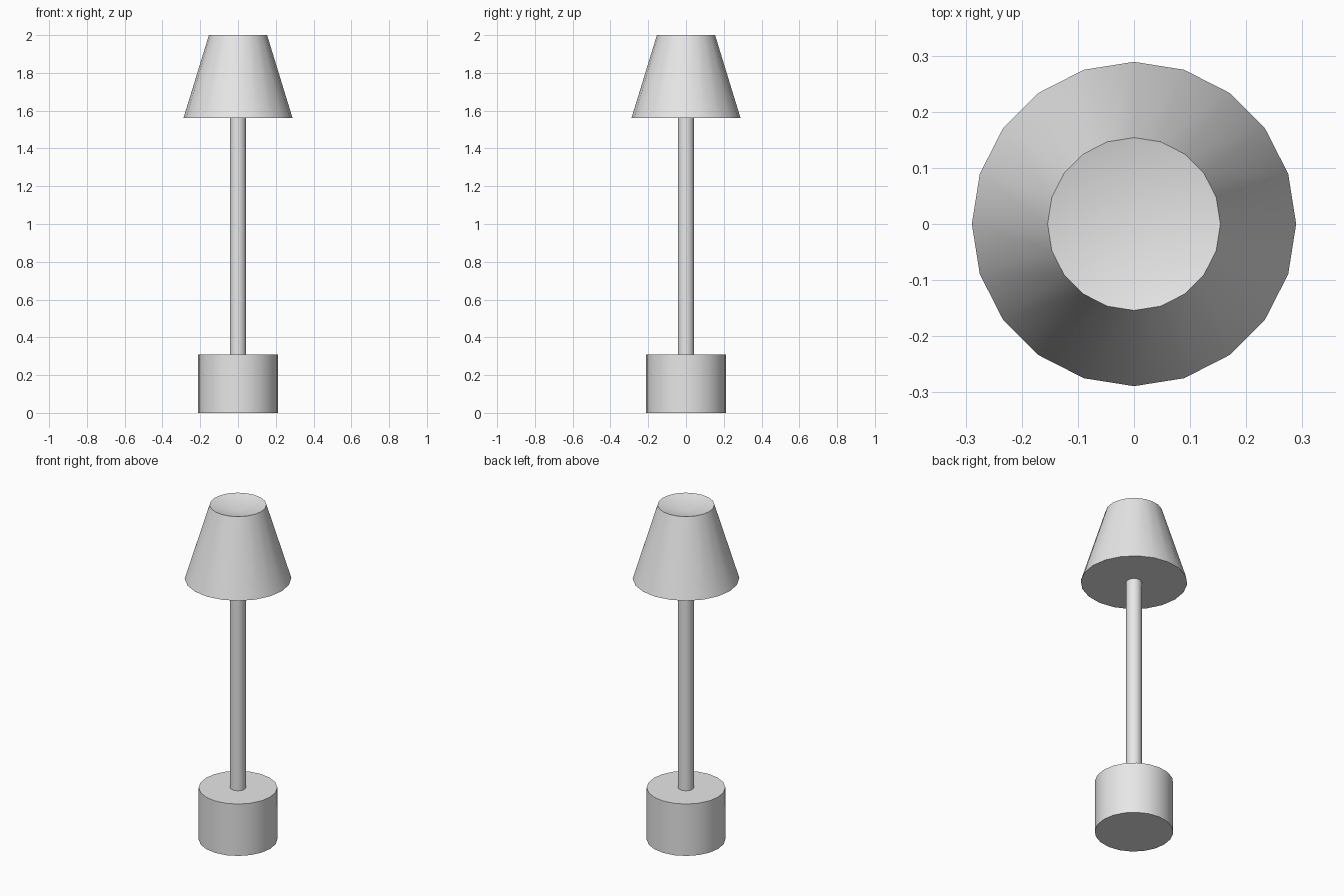
import bpy
import bmesh
from math import cos, sin, tau, radians

SIDES = 20

cube = bpy.data.objects.get("Cube")
if cube:
    bpy.data.objects.remove(cube, do_unlink=True)

grey = bpy.data.materials.new("light_grey")
grey.use_nodes = True
colour = (0.8, 0.8, 0.8, 1.0)
grey.diffuse_color = colour
grey.node_tree.nodes["Principled BSDF"].inputs["Base Color"].default_value = colour


def tapered_part(name, bottom, top, z0, z1, dish=0.0):
    """Round part between two radii; dish sinks the centre of its top."""
    bm = bmesh.new()

    def ring(radius, z):
        angles = [tau * i / SIDES for i in range(SIDES)]
        return [bm.verts.new((radius * cos(a), radius * sin(a), z)) for a in angles]

    low, high = ring(bottom, z0), ring(top, z1)
    centre = bm.verts.new((0, 0, z1 - dish)) if dish else None
    for i in range(SIDES):
        j = (i + 1) % SIDES
        bm.faces.new((low[i], low[j], high[j], high[i]))
        if centre:
            bm.faces.new((high[i], high[j], centre))
    bm.faces.new(low[::-1])
    if not centre:
        bm.faces.new(high)

    mesh = bpy.data.meshes.new(name)
    bm.to_mesh(mesh)
    bm.free()
    mesh.materials.append(grey)
    obj = bpy.data.objects.new(name, mesh)
    bpy.context.collection.objects.link(obj)

    # Smooth walls, crisp rims
    bpy.ops.object.select_all(action='DESELECT')
    obj.select_set(True)
    bpy.context.view_layer.objects.active = obj
    bpy.ops.object.shade_smooth_by_angle(angle=radians(30))
    return obj


# Drum base, slim pole and flared shade with a shallow dished top
tapered_part("base", 0.213, 0.213, 0.0, 0.31)
tapered_part("pole", 0.043, 0.043, 0.31, 1.56)
tapered_part("shade", 0.289, 0.154, 1.56, 2.0, dish=0.04)
